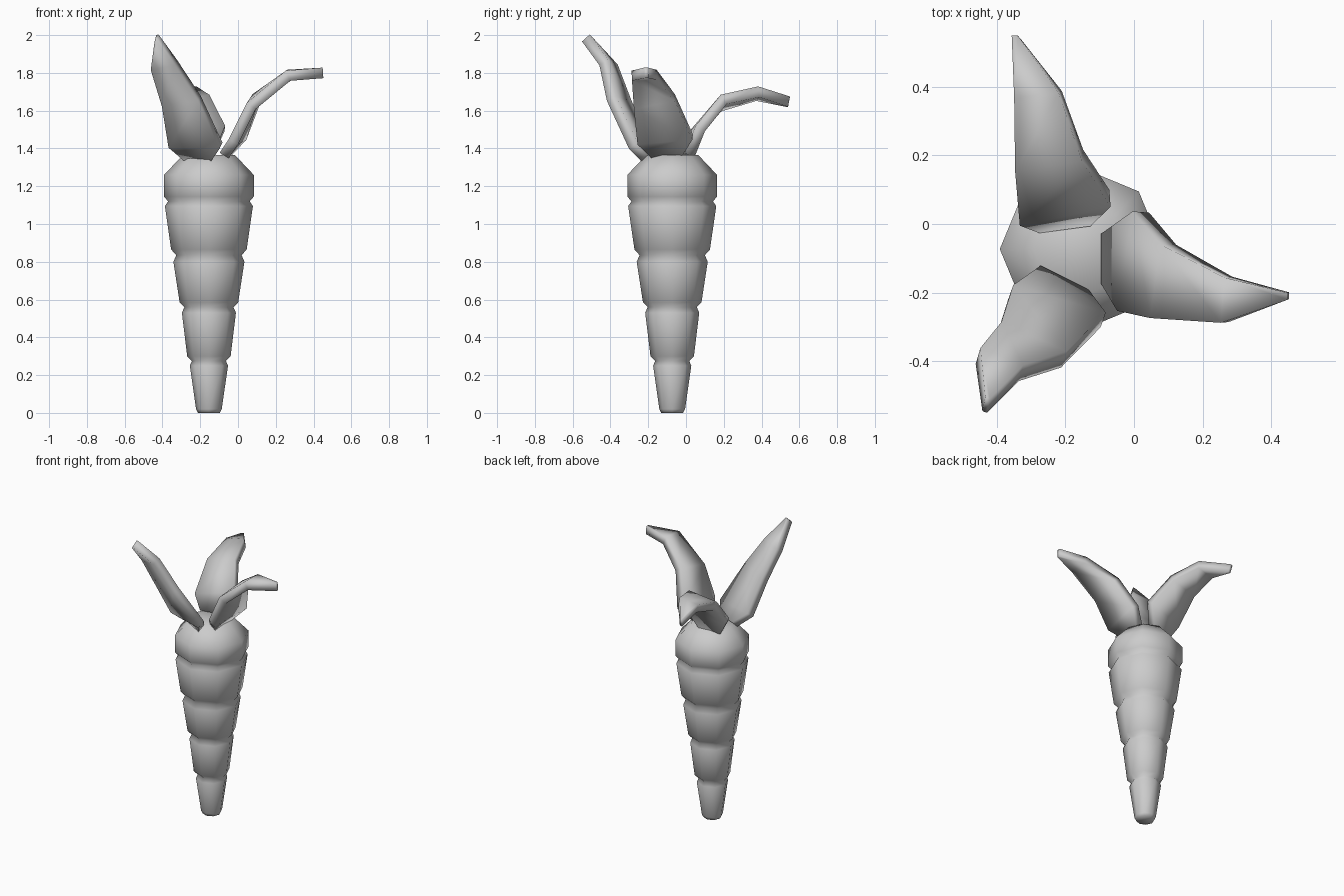
import bpy
from math import cos, sin, pi
from mathutils import Vector


def make_mesh(name, verts, faces):
    mesh = bpy.data.meshes.new(name)
    mesh.from_pydata(verts, [], faces)
    mesh.polygons.foreach_set("use_smooth", [True] * len(mesh.polygons))
    obj = bpy.data.objects.new(name, mesh)
    bpy.context.collection.objects.link(obj)
    return obj


# Root: eight-sided lathe with stepped rings, (radius, height)
CX, CY, SIDES = -0.154, -0.073, 8
profile = [(0.058, 0.0), (0.068, 0.02), (0.101, 0.25), (0.09, 0.275), (0.115, 0.30),
           (0.143, 0.53), (0.13, 0.56), (0.155, 0.585), (0.188, 0.80), (0.173, 0.835),
           (0.20, 0.865), (0.233, 1.095), (0.216, 1.12), (0.2375, 1.145),
           (0.2375, 1.26), (0.138, 1.365)]
verts = [(CX + r * cos(2 * pi * i / SIDES), CY + r * sin(2 * pi * i / SIDES), z)
         for r, z in profile for i in range(SIDES)]
faces = [(k * SIDES + i, k * SIDES + (i + 1) % SIDES,
          (k + 1) * SIDES + (i + 1) % SIDES, (k + 1) * SIDES + i)
         for k in range(len(profile) - 1) for i in range(SIDES)]
faces.append(tuple(reversed(range(SIDES))))
faces.append(tuple(range(len(verts) - SIDES, len(verts))))
make_mesh("root", verts, faces)


# Leaves: strips between a left and a right edge, thickened evenly
def leaf(name, left, right, thickness=0.056):
    pts = [Vector(p) for pair in zip(left, right) for p in pair]
    quads = [(2 * k, 2 * k + 1, 2 * k + 3, 2 * k + 2) for k in range(len(left) - 1)]
    obj = make_mesh(name, pts, quads)
    mod = obj.modifiers.new("thickness", "SOLIDIFY")
    mod.thickness = thickness
    mod.offset = 0
    mod.use_even_offset = True


leaf("back_leaf",
     [(-0.28, 0.0, 1.36), (-0.335, 0.02, 1.45), (-0.345, 0.17, 1.62),
      (-0.345, 0.37, 1.68), (-0.352, 0.545, 1.645)],
     [(-0.13, 0.02, 1.365), (-0.07, 0.075, 1.505), (-0.15, 0.20, 1.66),
      (-0.215, 0.385, 1.70), (-0.335, 0.545, 1.648)])
leaf("right_leaf",
     [(-0.075, -0.03, 1.36), (0.02, 0.035, 1.46), (0.10, -0.06, 1.67),
      (0.275, -0.155, 1.79), (0.45, -0.20, 1.80)],
     [(-0.075, -0.175, 1.36), (-0.025, -0.255, 1.435), (0.07, -0.275, 1.625),
      (0.265, -0.287, 1.785), (0.45, -0.22, 1.80)])
leaf("front_leaf",
     [(-0.28, -0.14, 1.355), (-0.36, -0.20, 1.42), (-0.395, -0.31, 1.635),
      (-0.455, -0.385, 1.83), (-0.438, -0.525, 1.98)],
     [(-0.14, -0.21, 1.345), (-0.09, -0.28, 1.415), (-0.205, -0.395, 1.665),
      (-0.33, -0.435, 1.855), (-0.425, -0.53, 1.985)])
